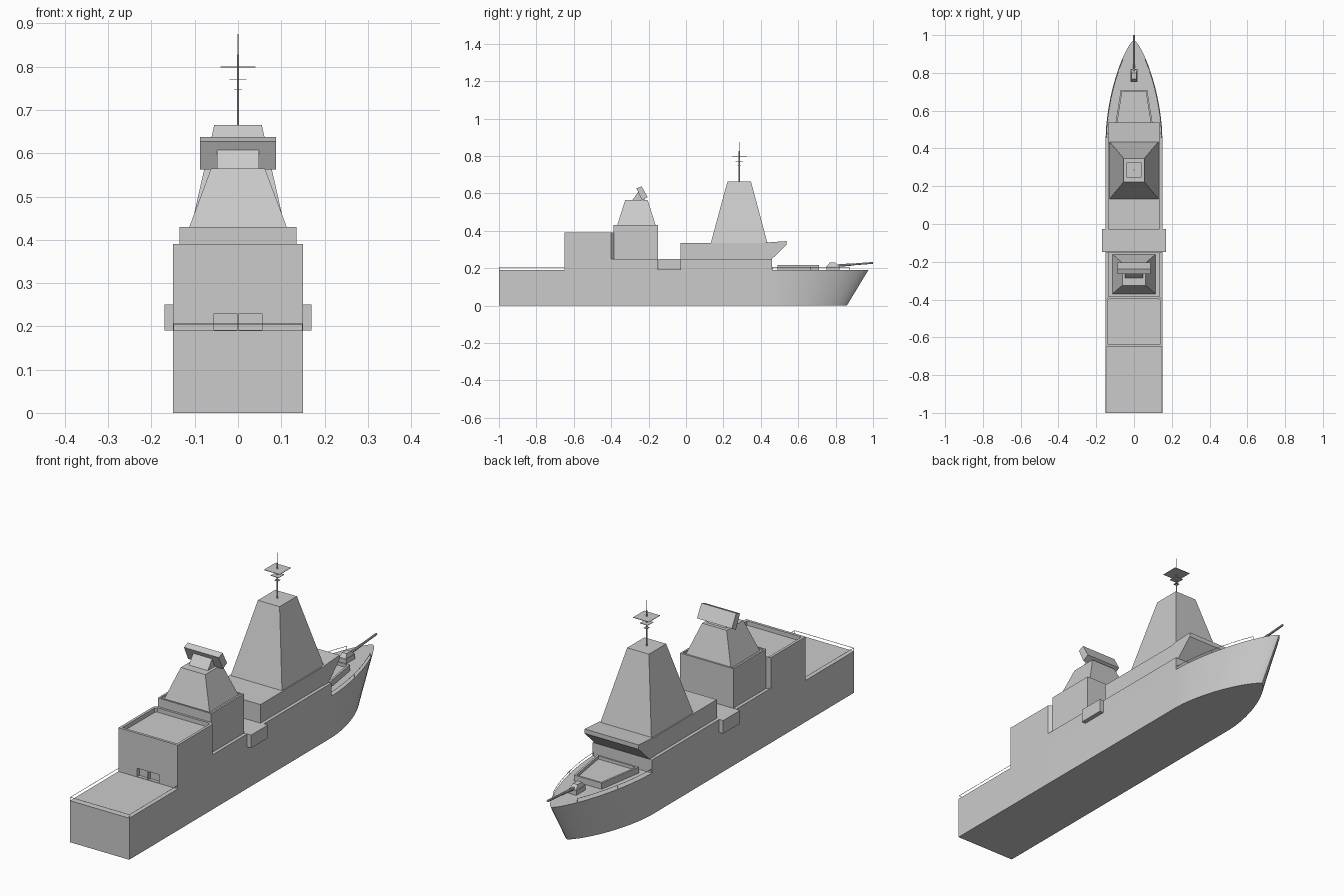
import bpy, bmesh, math
from mathutils import Vector

if "Cube" in bpy.data.objects:
    bpy.data.objects.remove(bpy.data.objects["Cube"])


def finish(bm, name, smooth=False):
    bmesh.ops.recalc_face_normals(bm, faces=bm.faces)
    me = bpy.data.meshes.new(name)
    bm.to_mesh(me)
    bm.free()
    ob = bpy.data.objects.new(name, me)
    bpy.context.collection.objects.link(ob)
    if smooth:
        bpy.context.view_layer.objects.active = ob
        ob.select_set(True)
        bpy.ops.object.shade_smooth_by_angle(angle=math.radians(25))
        ob.select_set(False)
    return ob


def loft(name, low, high, rim=0, depth=0, smooth=False):
    """Solid between two matching rings; optional sunken top inside a rim."""
    bm = bmesh.new()
    a = [bm.verts.new(p) for p in low]
    b = [bm.verts.new(p) for p in high]
    n = len(a)
    for i in range(n):
        j = (i + 1) % n
        bm.faces.new((a[i], a[j], b[j], b[i]))
    bm.faces.new(a[::-1])
    top = bm.faces.new(b)
    bm.normal_update()
    if rim:
        bmesh.ops.inset_region(bm, faces=[top], thickness=rim, use_even_offset=True)
        r = bmesh.ops.extrude_face_region(bm, geom=[top])
        for v in [g for g in r["geom"] if isinstance(g, bmesh.types.BMVert)]:
            v.co.z -= depth
        if top.is_valid:
            bmesh.ops.delete(bm, geom=[top], context='FACES_ONLY')
    return finish(bm, name, smooth)


def quad(w0, w1, y0, y1, z):
    """Ring with half width w0 at y0 and w1 at y1."""
    return [(-w0, y0, z), (w0, y0, z), (w1, y1, z), (-w1, y1, z)]


def block(name, w, y0, y1, z0, z1, rim=0, depth=0):
    return loft(name, quad(w, w, y0, y1, z0), quad(w, w, y0, y1, z1), rim, depth)


def profile(name, w, yz):
    """Side profile extruded across the ship."""
    return loft(name, [(-w, y, z) for y, z in yz], [(w, y, z) for y, z in yz])


def rod(name, p, q, r0, r1=None, sides=10):
    p, q = Vector(p), Vector(q)
    bm = bmesh.new()
    bmesh.ops.create_cone(bm, cap_ends=True, segments=sides, radius1=r0,
                          radius2=r0 if r1 is None else r1, depth=(q - p).length)
    bm.transform((q - p).to_track_quat('Z', 'Y').to_matrix().to_4x4())
    bmesh.ops.translate(bm, verts=bm.verts, vec=(p + q) / 2)
    return finish(bm, name, True)


def wire(name, pts, r=0.0012):
    cu = bpy.data.curves.new(name, 'CURVE')
    cu.dimensions = '3D'
    cu.bevel_depth = r
    cu.bevel_resolution = 0
    sp = cu.splines.new('POLY')
    sp.points.add(len(pts) - 1)
    for s, p in zip(sp.points, pts):
        s.co = (*p, 1)
    ob = bpy.data.objects.new(name, cu)
    bpy.context.collection.objects.link(ob)


# Hull with curved bow plan and raked stem
def bow_width(t):
    return 0.15 * max(0, 1 - t ** 1.7) ** 0.75


def hull_ring(z, reach):
    ts = [math.sin(i / 14 * math.pi / 2) for i in range(15)]
    right = [(bow_width(t), 0.46 + reach * t, z) for t in ts]
    left = [(-x, y, z) for x, y, z in right[-2::-1]]
    return [(-0.15, -1, z), (0.15, -1, z)] + right + left


loft("hull", hull_ring(0, 0.40), hull_ring(0.19, 0.515), smooth=True)

# Raised midship sides and boat bay
block("aft_bulwark_deck", 0.15, -0.40, -0.15, 0.19, 0.25)
block("forward_bulwark_deck", 0.15, -0.03, 0.46, 0.19, 0.25)
block("boat_bay", 0.17, -0.148, -0.026, 0.19, 0.25)

# Hangar with sunken roof, chamfered forward corners and two recessed doors
plan = [(-0.15, -0.65), (0.15, -0.65), (0.15, -0.40), (0.135, -0.385),
        (-0.135, -0.385), (-0.15, -0.40)]
hangar = loft("hangar", [(x, y, 0.189) for x, y in plan],
              [(x, y, 0.39) for x, y in plan], 0.012, 0.02)
for s in (-1, 1):
    cut = block("door_cutter", 0.0265, -0.67, -0.635, 0.192, 0.23)
    cut.location.x = s * 0.0285
    cut.hide_render = True
    cut.hide_set(True)
    m = hangar.modifiers.new("door", 'BOOLEAN')
    m.operation = 'DIFFERENCE'
    m.object = cut

# Aft deckhouse, funnel tower and tilted radar
block("aft_deckhouse", 0.135, -0.387, -0.15, 0.25, 0.43, 0.008, 0.006)
loft("aft_tower", quad(0.115, 0.115, -0.37, -0.16, 0.423),
     quad(0.062, 0.062, -0.325, -0.205, 0.565))
profile("radar_bracket", 0.048, [(-0.287, 0.564), (-0.22, 0.564), (-0.235, 0.60), (-0.253, 0.611)])
profile("radar_panel", 0.088, [(-0.265, 0.627), (-0.237, 0.638), (-0.205, 0.580), (-0.235, 0.563)])

# Forward deckhouse and overhanging bridge
block("forward_deckhouse", 0.135, -0.03, 0.45, 0.25, 0.335)
profile("bridge", 0.137, [(0.42, 0.25), (0.46, 0.25), (0.538, 0.325), (0.538, 0.345),
                          (0.435, 0.338), (0.42, 0.335)])

# Main tower and mast
loft("main_tower", quad(0.13, 0.13, 0.132, 0.436, 0.333),
     quad(0.055, 0.055, 0.222, 0.347, 0.665))
rod("mast", (0, 0.285, 0.66), (0, 0.285, 0.828), 0.003)
rod("mast_tip", (0, 0.285, 0.82), (0, 0.285, 0.875), 0.001)
for z, w in ((0.799, 0.04), (0.771, 0.02), (0.748, 0.009)):
    block("mast_platform", w, 0.285 - w, 0.285 + w, z - 0.001, z + 0.001)

# Foredeck launcher coaming
loft("launcher_coaming", quad(0.105, 0.07, 0.49, 0.71, 0.189),
     quad(0.105, 0.07, 0.49, 0.71, 0.218), 0.009, 0.014)

# Gun
loft("gun_turret", quad(0.019, 0.019, 0.752, 0.82, 0.189),
     quad(0.019, 0.019, 0.752, 0.82, 0.212))
loft("gun_hood", quad(0.017, 0.017, 0.755, 0.817, 0.212),
     quad(0.012, 0.012, 0.768, 0.80, 0.230))
rod("gun_barrel", (0, 0.80, 0.213), (0, 0.90, 0.221), 0.007, 0.006)
rod("gun_muzzle", (0, 0.88, 0.2195), (0, 1.0, 0.2285), 0.005)

# Deck rails at stern and bow
wire("stern_rail", [(-0.149, -0.65, 0.205), (-0.149, -0.998, 0.205),
                    (0.149, -0.998, 0.205), (0.149, -0.65, 0.205)])
for s in (-1, 1):
    for x in (0.149,):
        wire("stern_post", [(s * x, -0.998, 0.19), (s * x, -0.998, 0.205)])
    pts = [(s * (bow_width(i / 10) - 0.004), 0.46 + 0.515 * i / 10, 0.206) for i in range(9)]
    wire("bow_rail", pts)
    for p in (pts[0], pts[4], pts[8]):
        wire("bow_post", [(p[0], p[1], 0.19), p])
